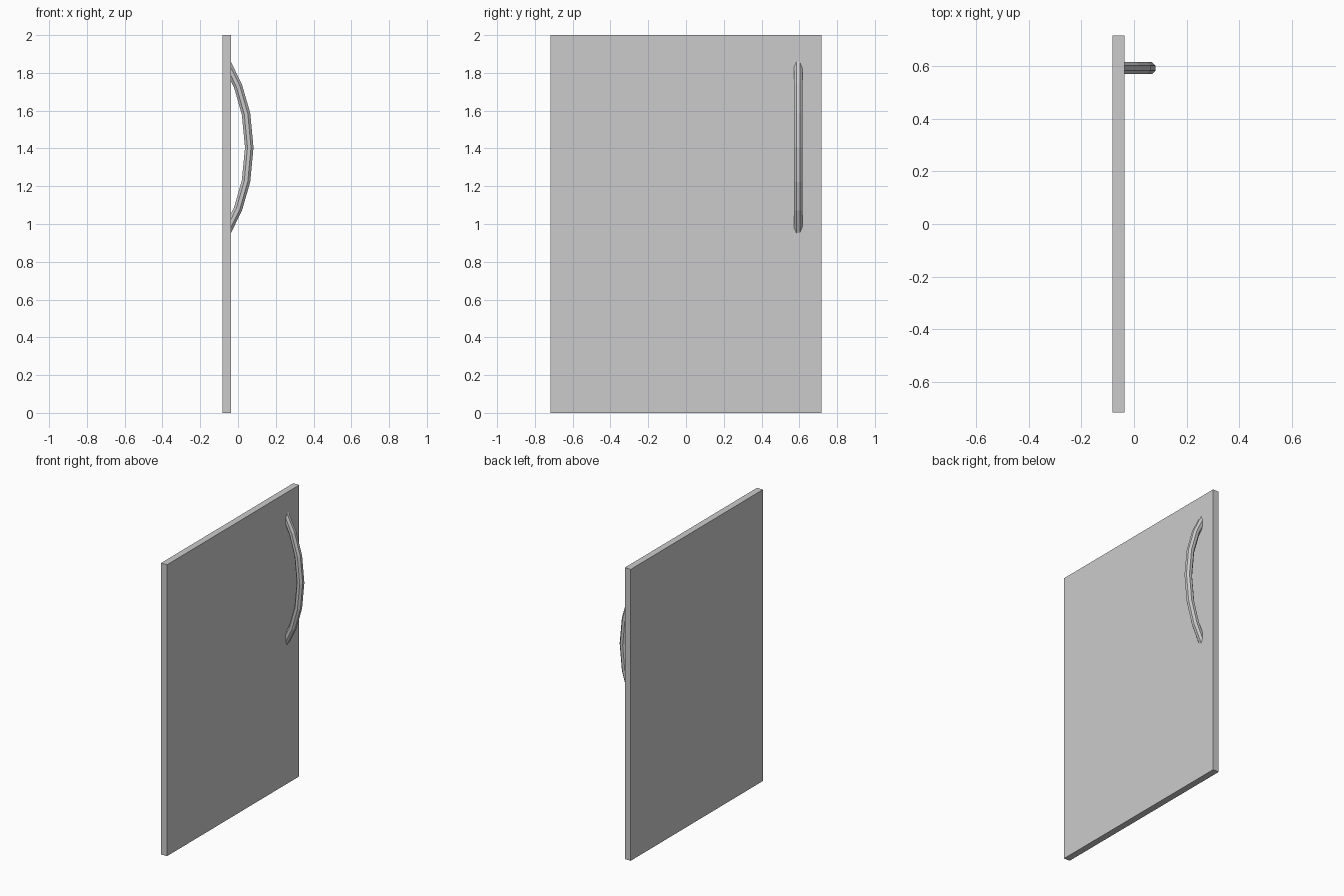
import bpy, bmesh, math
from mathutils import Vector

if "Cube" in bpy.data.objects:
    bpy.data.objects.remove(bpy.data.objects["Cube"])

def finish(bm, name):
    bmesh.ops.recalc_face_normals(bm, faces=bm.faces)
    mesh = bpy.data.meshes.new(name)
    bm.to_mesh(mesh)
    bm.free()
    obj = bpy.data.objects.new(name, mesh)
    bpy.context.collection.objects.link(obj)
    return obj

# Flat door slab
X0, X1 = -0.082, -0.037
bm = bmesh.new()
bmesh.ops.create_cube(bm, size=1)
bmesh.ops.scale(bm, vec=(X1 - X0, 1.434, 2.0), verts=bm.verts)
bmesh.ops.translate(bm, vec=((X0 + X1) / 2, 0, 1), verts=bm.verts)
finish(bm, "door_panel")

# Bowed pull handle: octagonal section swept with mitred joints
CY, CZ, FLAT, SIDES = 0.593, 1.405, 0.0225, 8
half = [(0.0425, 0.178), (0.0, 0.326), (X1, 0.401)]
path = [Vector((x, -z)) for x, z in reversed(half)]
path += [Vector((0.0595, 0))] + [Vector(p) for p in half]
radius = FLAT / math.cos(math.pi / SIDES)

bm = bmesh.new()
rings = []
for i, p in enumerate(path):
    before = (p - path[i - 1]).normalized() if i else None
    after = (path[i + 1] - p).normalized() if i < len(path) - 1 else None
    d = after or before
    normal = Vector((d.y, -d.x))
    if before and after:
        t = (before + after).normalized()
        across = Vector((t.y, -t.x))
    else:
        # ends are cut flush with the door face
        across = Vector((0, 1 if normal.y > 0 else -1))
    across /= across.dot(normal)
    ring = []
    for k in range(SIDES):
        a = 2 * math.pi * (k + 0.5) / SIDES
        q = p + across * radius * math.cos(a)
        ring.append(bm.verts.new((q.x, CY + radius * math.sin(a), CZ + q.y)))
    rings.append(ring)
for a, b in zip(rings, rings[1:]):
    for k in range(SIDES):
        n = (k + 1) % SIDES
        bm.faces.new((a[k], a[n], b[n], b[k]))
bm.faces.new(rings[0])
bm.faces.new(rings[-1])
finish(bm, "pull_handle")
